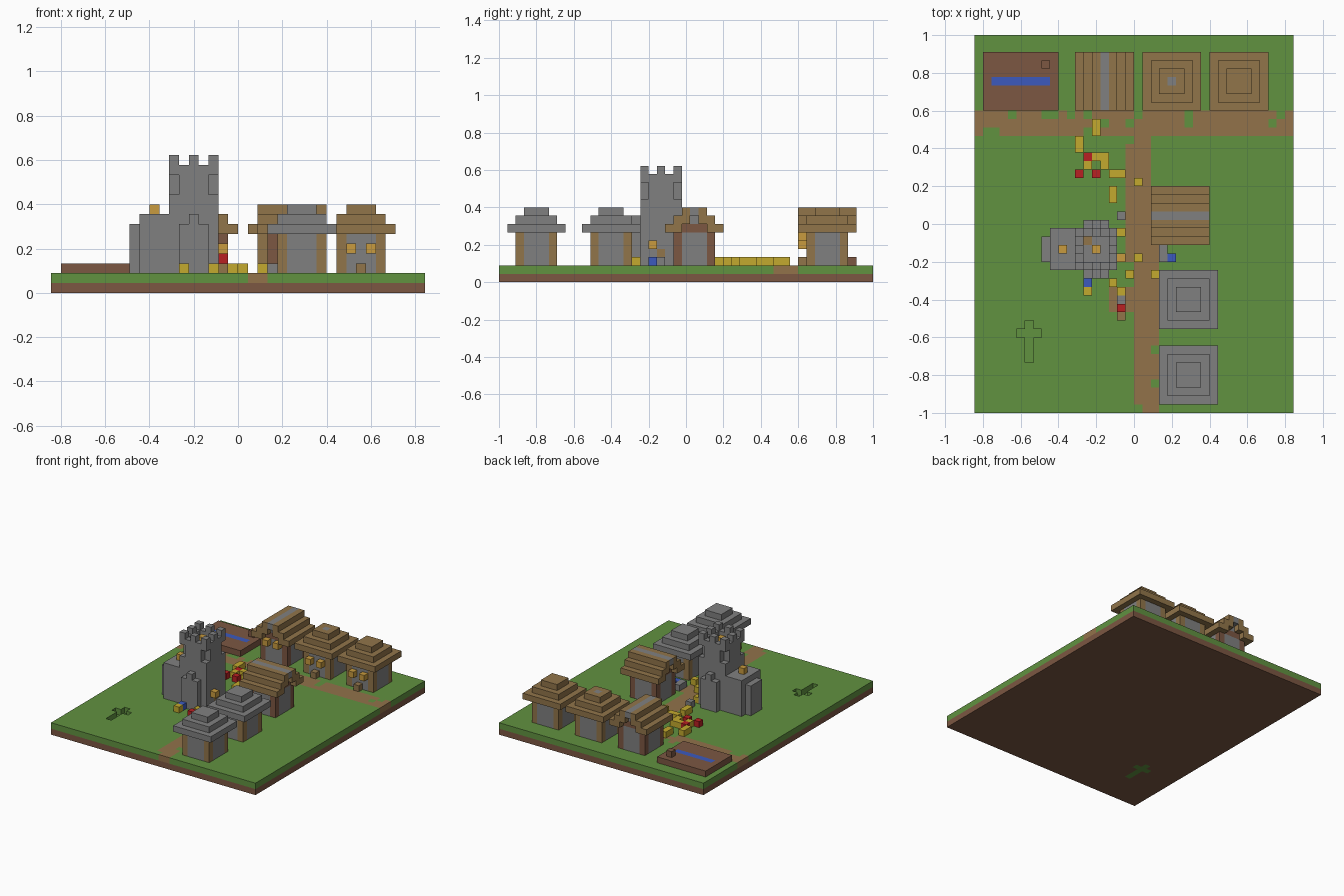
import bpy
import bmesh

if "Cube" in bpy.data.objects:
    bpy.data.objects.remove(bpy.data.objects["Cube"])

V = 2 / 45            # block size
COLS, ROWS = 38, 45   # columns run along +x, rows run from the back to the front


def linear(c):
    c /= 255
    return c / 12.92 if c < 0.04045 else ((c + 0.055) / 1.055) ** 2.4


COLOURS = {
    "grass": (97, 146, 64), "dirt": (124, 87, 66), "path": (146, 114, 74),
    "stone": (128, 128, 128), "wood": (145, 117, 74), "straw": (196, 170, 46),
    "torch": (200, 155, 62), "red": (184, 32, 34), "water": (60, 90, 190),
}
NAMES = list(COLOURS)
MATS = []
for name, rgb in COLOURS.items():
    m = bpy.data.materials.new(name)
    m.use_nodes = True
    col = [linear(c) for c in rgb] + [1]
    m.diffuse_color = col
    m.node_tree.nodes["Principled BSDF"].inputs["Base Color"].default_value = col
    MATS.append(m)


def fill(cells, colour, i, r, k):
    """Fill an inclusive range of columns, rows and layers; a single number is one block."""
    rng = [range(a, a + 1) if isinstance(a, int) else range(a[0], a[1] + 1) for a in (i, r, k)]
    for a in rng[0]:
        for b in rng[1]:
            for c in rng[2]:
                cells[a, b, c] = colour


# Each face: its neighbour offset and corner offsets
FACES = []
for axis in range(3):
    for side in (0, 1):
        quad = []
        for a, b in ((0, 0), (1, 0), (1, 1), (0, 1)):
            p = [0, 0, 0]
            p[axis], p[(axis + 1) % 3], p[(axis + 2) % 3] = side, a, b
            quad.append(p)
        step = [0, 0, 0]
        step[axis] = 2 * side - 1
        # rows run against y, so the winding is mirrored
        FACES.append((step, quad if side == 0 else quad[::-1]))


def build(name, cells):
    """Turn blocks into one mesh, keeping only exposed faces."""
    bm = bmesh.new()
    verts = {}
    for (i, r, k), colour in cells.items():
        for step, quad in FACES:
            if (i + step[0], r + step[1], k + step[2]) in cells:
                continue
            loop = []
            for q in quad:
                key = (i + q[0], r + q[1], k + q[2])
                if key not in verts:
                    verts[key] = bm.verts.new(((key[0] - COLS / 2) * V, 1 - key[1] * V, key[2] * V))
                loop.append(verts[key])
            face = bm.faces.new(loop)
            face.material_index = NAMES.index(colour)
    mesh = bpy.data.meshes.new(name)
    bm.to_mesh(mesh)
    bm.free()
    for m in MATS:
        mesh.materials.append(m)
    obj = bpy.data.objects.new(name, mesh)
    bpy.context.collection.objects.link(obj)


# Ground: dirt, grass, two paths with grass tufts, and a cross-shaped pit
g = {}
fill(g, "dirt", (0, 37), (0, 44), 0)
fill(g, "grass", (0, 37), (0, 44), 1)
fill(g, "path", (0, 37), (9, 11), 1)
fill(g, "path", (18, 20), (12, 26), 1)
fill(g, "path", (19, 21), (25, 44), 1)
fill(g, "path", (16, 18), (30, 32), 1)
for i, r in ((4, 9), (8, 9), (9, 9), (11, 9), (13, 9), (1, 11), (2, 11), (15, 10), (13, 11),
             (18, 10), (19, 9), (25, 9), (25, 10), (35, 10), (36, 9), (18, 12), (21, 37),
             (21, 41), (19, 44)):
    g[i, r, 1] = "grass"
for i, r in [(6, n) for n in range(34, 39)] + [(5, 35), (7, 35)]:
    del g[i, r, 1]
    g[i, r, 0] = "grass"
build("ground", g)

# Farm plot with a water channel
p = {}
fill(p, "dirt", (1, 9), (2, 8), 2)
fill(p, "water", (2, 8), 5, 2)
fill(p, "dirt", 8, 3, 3)
build("farm_plot", p)


def walls(cells, i, r, post):
    fill(cells, "stone", (i + 1, i + 5), (r + 1, r + 5), (2, 5))
    for a in (i + 1, i + 5):
        for b in (r + 1, r + 5):
            fill(cells, post, a, b, (2, 5))


def hip_house(name, i, r, roof, front=False):
    h = {}
    walls(h, i, r, "wood")
    for n in range(3):
        fill(h, roof, (i + n, i + 6 - n), (r + n, r + 6 - n), 6 + n)
    if front:
        fill(h, "torch", i + 2, r + 6, 4)
        fill(h, "torch", i + 4, r + 6, 4)
        fill(h, "wood", i + 3, r + 6, 2)
    if name == "middle_back_house":
        h[i + 3, r + 3, 8] = "stone"
    build(name, h)


def gable_house(name, i, r, along_x):
    h = {}
    walls(h, i, r, "dirt")

    def beam(colour, across, along, k):
        span = (along[0], along[1])
        if along_x:
            fill(h, colour, (i + span[0], i + span[1]), r + across, k)
        else:
            fill(h, colour, i + across, (r + span[0], r + span[1]), k)

    # gable fill inside the stepped roof
    for a in (2, 3, 4):
        beam("dirt", a, (1, 5), 6)
    beam("stone", 3, (1, 5), 7)
    for n in range(3):
        for a in (n, 6 - n):
            beam("wood", a, (0, 6), 6 + n)
    for n in range(2):
        for a in (n + 1, 5 - n):
            beam("wood", a, (0, 6), 6 + n)
    beam("stone", 3, (0, 6), 8)
    if not along_x:
        for a in (2, 4):
            fill(h, "torch", i + a, r + 6, 5)
    build(name, h)


gable_house("left_back_house", 12, 2, False)
hip_house("middle_back_house", 20, 2, "wood", True)
hip_house("right_back_house", 28, 2, "wood", True)
gable_house("path_house", 21, 18, True)
hip_house("stone_house_rear", 22, 28, "stone")
hip_house("stone_house_front", 22, 37, "stone")

# Keep: tower with buttresses, battlements and a lower wing
t = {}
fill(t, "stone", (8, 8), (24, 26), (2, 6))
fill(t, "stone", (9, 11), (23, 27), (2, 7))
fill(t, "stone", (12, 16), (23, 27), (2, 12))
for r in (22, 28):
    fill(t, "stone", (13, 15), r, (2, 6))
    fill(t, "stone", 14, r, 7)
for i in (12, 16):
    for r in (23, 27):
        for k in (10, 11):
            del t[i, r, k]
for i in (12, 14, 16):
    for r in (23, 25, 27):
        if (i, r) != (14, 25):
            fill(t, "stone", i, r, 13)
for i in range(13, 16):
    for r in range(24, 27):
        del t[i, r, 12]
t[13, 24, 11] = "wood"
fill(t, "wood", 16, 25, (2, 3))
t[14, 25, 12] = "torch"
t[10, 25, 8] = "torch"
t[17, 26, 4] = "torch"
build("keep", t)

# Straw and goods scattered beside the paths
s = {}
for i, r in ((14, 10), (14, 11), (12, 12), (12, 13), (14, 14), (15, 14), (13, 15), (15, 15),
             (16, 16), (17, 16), (16, 18), (16, 19), (19, 17), (17, 23), (19, 26),
             (18, 28), (16, 29), (21, 28), (17, 30), (13, 30)):
    s[i, r, 2] = "straw"
for i, r in ((13, 14), (12, 16), (14, 16)):
    s[i, r, 2] = "red"
for i, r in ((13, 29), (23, 26)):
    s[i, r, 2] = "water"
for i, r in ((17, 21), (22, 25), (22, 26), (17, 31)):
    s[i, r, 2] = "stone"
build("scattered_goods", s)

# Market stall
m = {}
fill(m, "wood", 17, (32, 33), 2)
m[17, 32, 3] = "red"
build("market_stall", m)
